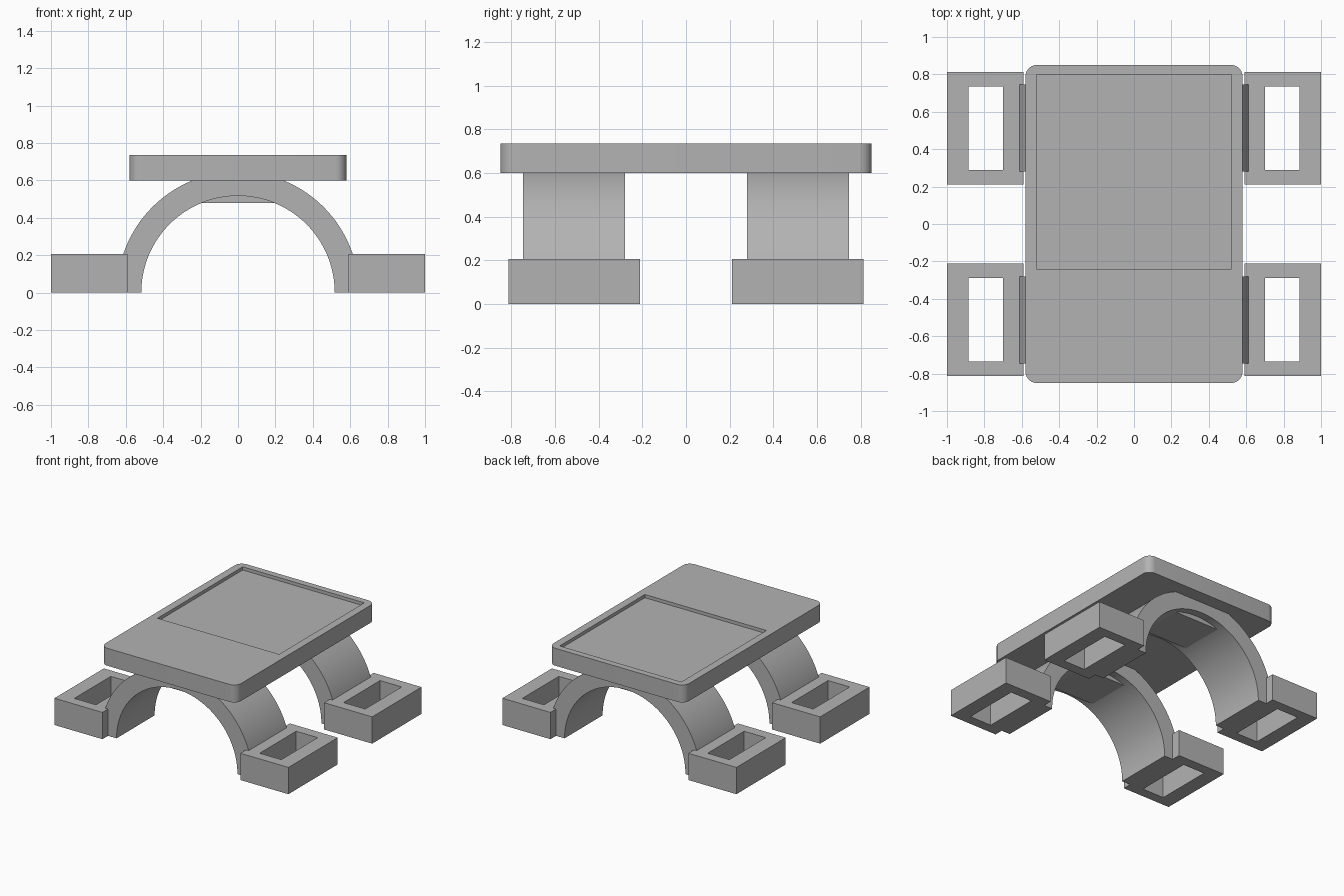
import bpy
import bmesh
from math import pi, sin, cos, radians

if "Cube" in bpy.data.objects:
    bpy.data.objects.remove(bpy.data.objects["Cube"], do_unlink=True)

GREY = (0.45, 0.45, 0.45, 1)
grey = bpy.data.materials.new("plain grey")
grey.use_nodes = True
grey.diffuse_color = GREY
grey.node_tree.nodes["Principled BSDF"].inputs["Base Color"].default_value = GREY


def finish(name, bm):
    bmesh.ops.recalc_face_normals(bm, faces=bm.faces)
    mesh = bpy.data.meshes.new(name)
    bm.to_mesh(mesh)
    bm.free()
    mesh.materials.append(grey)
    obj = bpy.data.objects.new(name, mesh)
    bpy.context.collection.objects.link(obj)
    return obj


def box(name, x, y, z, corner=0):
    """Box between (low, high) pairs, optionally with rounded upright edges."""
    bm = bmesh.new()
    bmesh.ops.create_cube(bm, size=1)
    for v in bm.verts:
        v.co = [pair[0] if c < 0 else pair[1] for c, pair in zip(v.co, (x, y, z))]
    if corner:
        upright = [e for e in bm.edges
                   if abs(e.verts[0].co.z - e.verts[1].co.z) > 0.01]
        bmesh.ops.bevel(bm, geom=upright, offset=corner, segments=8,
                        profile=0.5, affect='EDGES')
    return finish(name, bm)


def carve(obj, cutter):
    """Cut one object from another, then discard the cutter."""
    cutter.hide_render = True
    mod = obj.modifiers.new("cut", 'BOOLEAN')
    mod.object = cutter
    mod.solver = 'EXACT'
    graph = bpy.context.evaluated_depsgraph_get()
    obj.data = bpy.data.meshes.new_from_object(obj.evaluated_get(graph))
    obj.modifiers.clear()
    bpy.data.objects.remove(cutter, do_unlink=True)


def smooth(obj):
    bpy.ops.object.select_all(action='DESELECT')
    obj.select_set(True)
    bpy.context.view_layer.objects.active = obj
    bpy.ops.object.shade_smooth_by_angle(angle=radians(30))


def arch(name, inner, outer, y, steps=64):
    """Half ring standing on the ground, extruded along y."""
    bm = bmesh.new()
    rows = []
    for i in range(steps + 1):
        a = pi * i / steps
        rows.append([bm.verts.new((r * cos(a), py, r * sin(a)))
                     for r, py in ((inner, y[0]), (outer, y[0]),
                                   (outer, y[1]), (inner, y[1]))])
    for p, q in zip(rows, rows[1:]):
        for k in range(4):
            n = (k + 1) % 4
            bm.faces.new((p[k], p[n], q[n], q[k]))
    bm.faces.new(rows[0])
    bm.faces.new(rows[-1])
    return finish(name, bm)


# Table top with a shallow rectangular recess towards the back
top = box("table_top", (-0.58, 0.58), (-0.85, 0.85), (0.6, 0.735), corner=0.06)
carve(top, box("recess_cutter", (-0.52, 0.52), (-0.24, 0.8), (0.71, 0.8)))
smooth(top)

# Arched legs, each with a mounting pad under the crown and two slotted feet
for end, sy in (("front", -1), ("back", 1)):
    def span(a, b):
        return sorted((sy * a, sy * b))

    smooth(arch(end + "_arch", 0.517, 0.647, span(0.28, 0.745)))
    box(end + "_arch_pad", (-0.22, 0.22), span(0.34, 0.685), (0.48, 0.61))
    for side, sx in (("right", -1), ("left", 1)):
        foot = box(f"{end}_{side}_foot", sorted((sx * 0.59, sx)),
                   span(0.21, 0.813), (0, 0.207))
        carve(foot, box("slot_cutter", sorted((sx * 0.7, sx * 0.885)),
                        span(0.29, 0.735), (-0.1, 0.3)))
